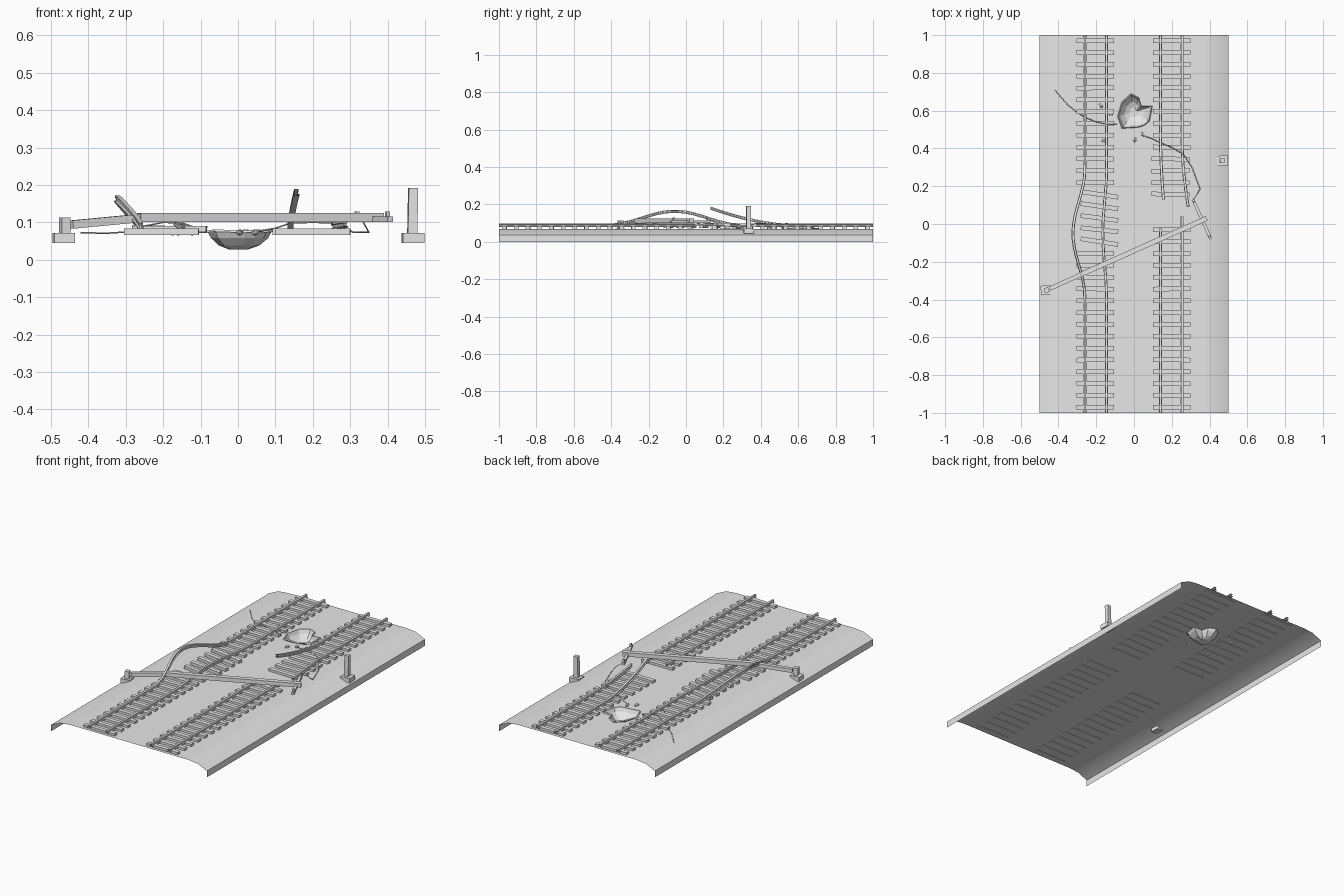
import bpy, bmesh, math, random
from mathutils import Vector, Matrix

if "Cube" in bpy.data.objects:
    bpy.data.objects.remove(bpy.data.objects["Cube"])

random.seed(4)
grey = bpy.data.materials.new("plain grey")
grey.diffuse_color = (0.8, 0.8, 0.8, 1)
grey.use_nodes = True
grey.node_tree.nodes["Principled BSDF"].inputs["Base Color"].default_value = grey.diffuse_color
G = 0.07  # ground level


def finish(name, bm):
    me = bpy.data.meshes.new(name)
    bm.to_mesh(me)
    bm.free()
    me.materials.append(grey)
    ob = bpy.data.objects.new(name, me)
    bpy.context.collection.objects.link(ob)
    return ob


def add_box(bm, c, size, rz=0.0, ry=0.0):
    m = (Matrix.Translation(c) @ Matrix.Rotation(rz, 4, 'Z') @ Matrix.Rotation(ry, 4, 'Y')
         @ Matrix.Diagonal((*size, 1)))
    bmesh.ops.create_cube(bm, size=1, matrix=m)


def box(name, c, size, rz=0.0, ry=0.0):
    bm = bmesh.new()
    add_box(bm, c, size, rz, ry)
    return finish(name, bm)


def beam(name, a, b, w, h):
    a, b = Vector(a), Vector(b)
    d = b - a
    return box(name, (a + b) / 2, (d.length, w, h), math.atan2(d.y, d.x),
               -math.atan2(d.z, d.xy.length))


# crater outline shared by the hole in the ground and the bowl
rim = [(-.085, .571), (-.063, .645), (-.016, .688), (.026, .667), (.037, .624),
       (.095, .624), (.08, .545), (.053, .524), (.02, .513), (-.063, .508)]

# embankment: flat top with a hole, sloping shoulders, short vertical edges
bm = bmesh.new()
corners = [bm.verts.new((x, y, G)) for x, y in ((-.38, -1), (.38, -1), (.38, 1), (-.38, 1))]
hole = [bm.verts.new((x, y, G)) for x, y in rim]
edges = [bm.edges.new((l[i], l[(i + 1) % len(l)])) for l in (corners, hole) for i in range(len(l))]
bmesh.ops.triangle_fill(bm, edges=edges, use_beauty=True, normal=(0, 0, 1))
for s, f, b in ((1, corners[1], corners[2]), (-1, corners[0], corners[3])):
    for x, z in ((.44, .064), (.5, .037), (.5, 0)):
        nf, nb = bm.verts.new((s * x, -1, z)), bm.verts.new((s * x, 1, z))
        face = bm.faces.new((f, nf, nb, b) if s > 0 else (f, b, nb, nf))
        face.smooth = z > 0
        f, b = nf, nb
for face in bm.faces:
    face.normal_update()
    if abs(face.normal.z) > .99 and face.normal.z < 0:
        face.normal_flip()
for e in bm.edges:
    if all(v.co.z < .04 for v in e.verts):
        e.smooth = False
finish("ground", bm)

# crater bowl with a slightly raised uneven lip
bm = bmesh.new()
cx, cy = .0, .59
rings = []
for k, z in ((1.03, .072), (.98, .078), (.85, .058), (.6, .038), (.3, .028)):
    rings.append([bm.verts.new((cx + (x - cx) * k, cy + (y - cy) * k,
                                z + (.003 * (i % 2) if z > .07 else 0)))
                  for i, (x, y) in enumerate(rim)])
for a, b in zip(rings, rings[1:]):
    for i in range(len(rim)):
        j = (i + 1) % len(rim)
        bm.faces.new((a[j], a[i], b[i], b[j]))
bm.faces.new(rings[-1])
bmesh.ops.recalc_face_normals(bm, faces=bm.faces)
for face in bm.faces:  # inside of the bowl faces up
    face.normal_update()
if sum(f.normal.z for f in bm.faces) < 0:
    bmesh.ops.reverse_faces(bm, faces=bm.faces)
finish("crater", bm)

# sleepers: regular rows, with the blasted ones shifted
bm = bmesh.new()
for i in range(32):
    y = -.97 + i * .0626
    for cx in (-.205, .2):
        x, z, rz, ry = cx, .075, random.uniform(-.01, .01), 0
        if cx < 0 and -.11 < y < .18:
            x, z, rz, ry = -.183, .082, -.13 + random.uniform(-.04, .03), random.uniform(-.03, .03)
        if cx > 0 and -.02 < y < .14:
            continue
        if cx > 0 and .14 < y < .4:
            x, rz = .193, random.uniform(-.03, .03)
        add_box(bm, (x, y, z), (.2, .024, .017), rz, ry)
finish("sleepers", bm)


# rails: open-ended flanged section swept along y
half = [(.008, 0), (.008, .003), (.003, .005), (.003, .011), (.006, .012), (.006, .017)]
section = half + [(-x, z) for x, z in reversed(half)]


def bump(t):
    return .5 - .5 * math.cos(math.pi * min(max(t, 0), 1))


def rail(name, y0, y1, path):
    bm = bmesh.new()
    n = max(2, int((y1 - y0) / .04))
    prev = None
    for i in range(n + 1):
        y = y0 + (y1 - y0) * i / n
        x, z = path(y)
        ring = [bm.verts.new((x + px, y, z + pz)) for px, pz in section]
        if prev:
            for k in range(len(ring)):
                j = (k + 1) % len(ring)
                bm.faces.new((prev[k], prev[j], ring[j], ring[k]))
        prev = ring
    bmesh.ops.recalc_face_normals(bm, faces=bm.faces)
    finish(name, bm)


R = .08


def arch(y, c, r):
    return bump(1 - abs(y - c) / r)


rail("left_outer_rail", -1, 1,
     lambda y: (-.26 - .063 * arch(y, -.05, .34), R + .075 * arch(y, -.06, .36)))
rail("left_inner_rail", -1, 1,
     lambda y: (-.145 - .02 * arch(y, -.05, .35), R + .012 * arch(y, -.05, .3)))
rail("right_inner_rail_front", -1, -.02, lambda y: (.14, R))
rail("right_outer_rail_front", -1, .04, lambda y: (.255, R))
rail("right_inner_rail_back", .13, 1,
     lambda y: (.14 + .016 * max(0, (.5 - y) / .37) ** 2, R + .092 * max(0, (.55 - y) / .42) ** 1.6))
rail("right_outer_rail_back", .09, 1,
     lambda y: (.255 + .032 * max(0, (.4 - y) / .31) ** 1.5, R + .006 * max(0, (.4 - y) / .31)))

# fallen mast lying across both tracks, snapped near its foot
beam("mast_lower", (-.445, -.342, .094), (-.255, -.256, .112), .022, .022)
beam("mast_upper", (-.265, -.26, .113), (.385, .03, .113), .026, .023)
beam("mast_crossarm", (.312, .13, .108), (.407, -.08, .108), .016, .014)
box("insulator_a", (.318, .117, .122), (.01, .01, .014), .4)
box("insulator_b", (.4, -.065, .122), (.01, .01, .014), .4)
box("mast_stub", (-.463, -.35, .09), (.024, .026, .046), .3)
box("mast_foot", (-.466, -.35, .058), (.055, .05, .026), .1)

# standing stump of the second mast
box("second_mast", (.467, .335, .13), (.025, .024, .124), .1, .02)
box("second_mast_foot", (.468, .335, .058), (.058, .054, .026), .08)


# torn overhead wires
def wire(name, pts):
    cu = bpy.data.curves.new(name, 'CURVE')
    cu.dimensions = '3D'
    cu.bevel_depth = .002
    cu.bevel_resolution = 0
    sp = cu.splines.new('POLY')
    sp.points.add(len(pts) - 1)
    for p, q in zip(sp.points, pts):
        p.co = (*q, 1)
    cu.materials.append(grey)
    bpy.context.collection.objects.link(bpy.data.objects.new(name, cu))


wire("left_wire", [(-.42, .71, .072), (-.35, .63, .071), (-.3, .59, .074), (-.26, .565, .088),
                   (-.2, .54, .1), (-.15, .53, .098), (-.09, .53, .078)])
wire("right_wire", [(.04, .47, .074), (.1, .45, .084), (.14, .43, .098), (.2, .405, .1), (.26, .37, .098),
                    (.307, .3, .074), (.35, .185, .073), (.335, .16, .1), (.314, .13, .115)])

# scattered rocks around the crater
bm = bmesh.new()
for x, y in ((-.175, .625), (-.122, .582), (-.16, .44), (.005, .445), (.045, .475)):
    m = (Matrix.Translation((x, y, .073)) @ Matrix.Rotation(random.uniform(0, 3), 4, 'Z')
         @ Matrix.Diagonal((random.uniform(.011, .016), .01, .009, 1)))
    bmesh.ops.create_icosphere(bm, subdivisions=1, radius=1, matrix=m)
finish("rocks", bm)
